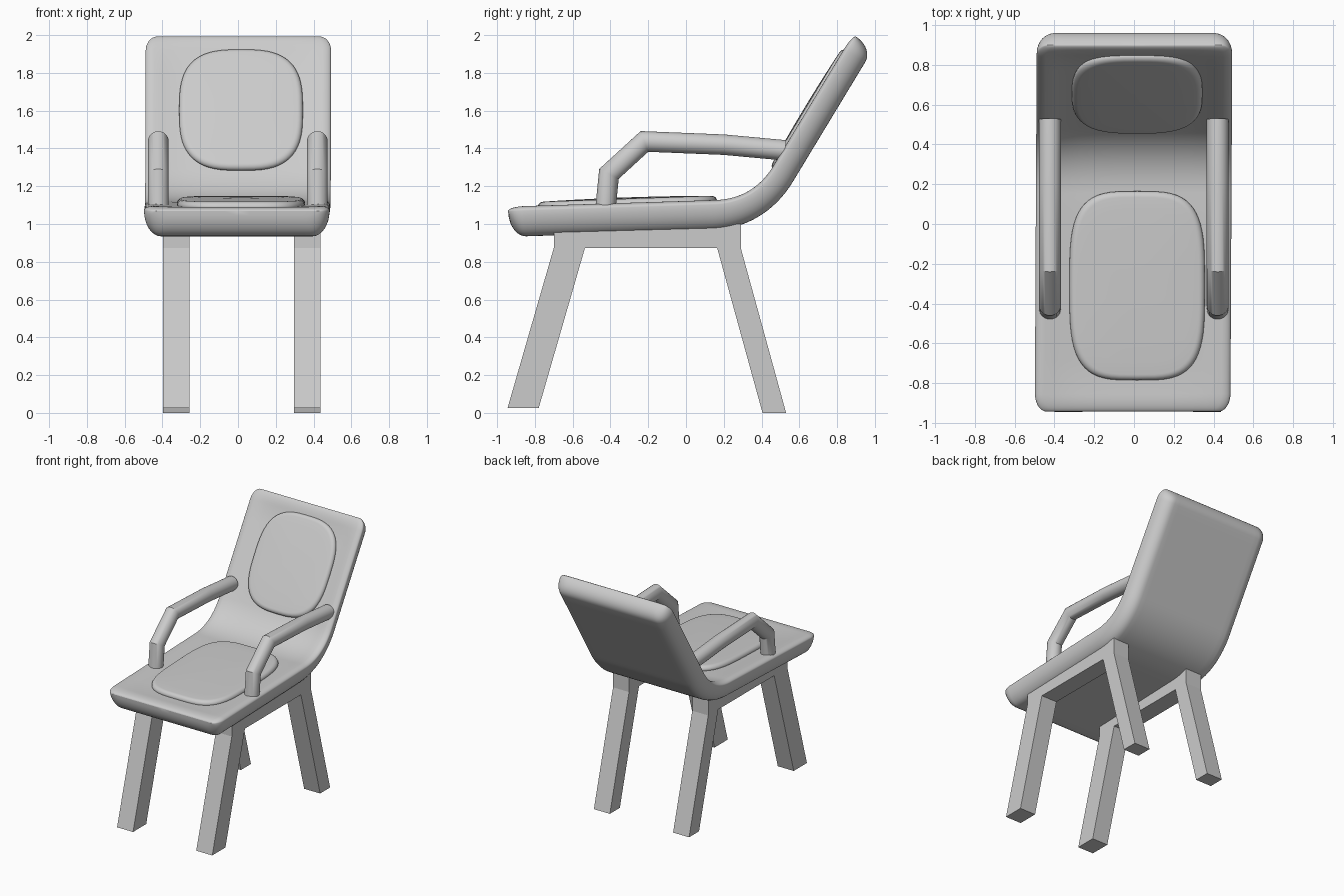
import bpy, bmesh, math
from mathutils import Vector as V

if "Cube" in bpy.data.objects:
    bpy.data.objects.remove(bpy.data.objects["Cube"])

grey = bpy.data.materials.new("light grey")
grey.diffuse_color = (0.6, 0.6, 0.6, 1)
grey.use_nodes = True
grey.node_tree.nodes["Principled BSDF"].inputs["Base Color"].default_value = grey.diffuse_color


def finish(name, bm, smooth=True):
    """Turn a bmesh into a named object, smooth except at sharp edges."""
    bmesh.ops.remove_doubles(bm, verts=bm.verts, dist=1e-5)
    bmesh.ops.recalc_face_normals(bm, faces=bm.faces)
    for f in bm.faces:
        f.smooth = smooth
    for e in bm.edges:
        e.smooth = e.calc_face_angle(0) < math.radians(35)
    me = bpy.data.meshes.new(name)
    bm.to_mesh(me)
    bm.free()
    me.materials.append(grey)
    ob = bpy.data.objects.new(name, me)
    bpy.context.collection.objects.link(ob)
    return ob


def loft(bm, rings):
    """Skin a list of closed vertex rings."""
    rings = [[bm.verts.new(p) for p in r] for r in rings]
    for a, b in zip(rings, rings[1:]):
        for i in range(len(a)):
            j = (i + 1) % len(a)
            bm.faces.new((a[i], a[j], b[j], b[i]))
    return rings


# Shell: seat and reclined back in one padded sweep along a (y, z) path
FRONT, TOP, CORNER = V((-0.94, 1.012)), V((0.939, 1.968)), V((0.386, 1.054))
seat_dir, back_dir = (CORNER - FRONT).normalized(), (TOP - CORNER).normalized()
c0, c3 = CORNER - seat_dir * 0.25, CORNER + back_dir * 0.25
h1, h2 = CORNER - seat_dir * 0.085, CORNER + back_dir * 0.085
END, STEPS = 0.09, 9

stations = []                                # (point, tangent, k)
for i in range(STEPS + 1):                   # rounded front end
    t = i / STEPS * math.pi / 2
    stations.append((FRONT + seat_dir * END * (1 - math.cos(t)), seat_dir, math.sin(t)))
a = FRONT + seat_dir * END
for i in range(1, 12):
    stations.append((a.lerp(c0, i / 12), seat_dir, 1))
for i in range(21):                          # bend
    t = i / 20
    s = 1 - t
    p = c0 * s**3 + h1 * 3 * s * s * t + h2 * 3 * s * t * t + c3 * t**3
    d = (h1 - c0) * s * s + (h2 - h1) * 2 * s * t + (c3 - h2) * t * t
    stations.append((p, d.normalized(), 1))
b = TOP - back_dir * END
for i in range(1, 10):
    stations.append((c3.lerp(b, i / 10), back_dir, 1))
for i in range(STEPS, -1, -1):               # rounded top end
    t = i / STEPS * math.pi / 2
    stations.append((TOP - back_dir * END * (1 - math.cos(t)), back_dir, math.sin(t)))


def shell_ring(p, d, k):
    n = V((-d.y, d.x))
    blend = min(1, max(0, (d.y - 0.03) / 0.82))      # 0 on the seat, 1 on the back
    half = 0.08 - 0.014 * blend
    w = 0.491 - 0.06 * (1 - k)
    shift = -0.007 + 0.005 * (p.x + 0.94)
    fade = min(1, min((p - FRONT).length, (p - TOP).length) / 0.2)
    dish = (0.013 + 0.012 * blend) * fade * fade * (3 - 2 * fade)
    pts = []
    for r, h, sign in ((0.045, 0.3 * half, 1), (0.09, -1.7 * half, -1)):
        flat = w - r
        side = [(flat + r * math.cos(i * math.pi / 16), math.sin(i * math.pi / 16)) for i in range(9)]
        mid = [(flat * q, 1) for q in (0.9, 0.78, 0.62, 0.42, 0.2)]
        prof = side + mid + [(0, 1)] + [(-x, f) for x, f in reversed(side + mid)]
        if sign < 0:
            prof = prof[::-1][1:-1]
        for x, f in prof:
            off = 0.7 * half + h * f * k
            if sign > 0:
                off -= dish * max(0, 1 - (x / flat) ** 4)
            q = p + n * off
            pts.append((x + shift, q.x, q.y))
    return pts


bm = bmesh.new()
loft(bm, [shell_ring(*s) for s in stations])
finish("seat_and_back_shell", bm)


# Cushions: superellipse pads with a rounded rim and a slight dome
def cushion(name, centre, d, hx, hl, power, thick):
    n = V((-d.y, d.x))
    rim = [(0.02, -0.035), (0.004, -0.012), (0, 0.0)]
    rim += [(0.03 * (1 - math.cos(t)), thick * 0.8 * math.sin(t))
            for t in (i * math.pi / 12 for i in range(1, 7))]
    levels = [(hx - i, hl - i, h) for i, h in rim]
    for s in (0.85, 0.65, 0.4, 0.15):
        levels.append(((hx - 0.03) * s, (hl - 0.03) * s, thick * (1 - 0.2 * s * s)))
    rings = []
    for ax, al, h in levels:
        ring = []
        for i in range(64):
            t = i * math.tau / 64
            c, s = math.cos(t), math.sin(t)
            x = math.copysign(abs(c) ** (2 / power), c) * ax
            q = centre + d * math.copysign(abs(s) ** (2 / power), s) * al + n * h
            ring.append((0.016 + x, q.x, q.y))
        rings.append(ring)
    bm = bmesh.new()
    bm.faces.new(loft(bm, rings)[-1])
    finish(name, bm)


cushion("seat_cushion", V((-0.31, 1.105)), V((1, 0.035)).normalized(), 0.34, 0.475, 3.6, 0.036)
cushion("back_cushion", V((0.657, 1.603)), back_dir, 0.3275, 0.371, 3.0, 0.032)

# Armrests: mitred round tubes
ARM = [V(p) for p in ((-0.427, 1.075), (-0.408, 1.265), (-0.22, 1.437), (0.2, 1.42), (0.525, 1.39))]
for side, x0 in (("left", -0.422), ("right", 0.42)):
    rings = []
    for i, p in enumerate(ARM):
        d_in = (p - ARM[max(i - 1, 0)]).normalized() if i else (ARM[1] - p).normalized()
        d_out = (ARM[i + 1] - p).normalized() if i < len(ARM) - 1 else d_in
        d = (d_in + d_out).normalized()
        m = V((-d.y, d.x)) * 0.054 / d.dot(d_in)
        rings.append([(x0 + 0.055 * math.cos(t), p.x + m.x * math.sin(t), p.y + m.y * math.sin(t))
                      for t in (j * math.tau / 28 for j in range(28))])
    bm = bmesh.new()
    r = loft(bm, rings)
    bm.faces.new(r[0])
    bm.faces.new(r[-1])
    finish(side + "_armrest", bm)

# Leg frames: front leg, rail and rear leg cut from one flat outline
FRAME = [(-0.945, 0.025), (-0.78, 0.025), (-0.535, 0.873), (0.165, 0.873), (0.405, 0),
         (0.53, 0), (0.29, 0.873), (0.29, 1.0), (-0.70, 0.96), (-0.70, 0.873)]
for side, x0 in (("left", -0.398), ("right", 0.296)):
    bm = bmesh.new()
    f = bm.faces.new([bm.verts.new((x0, y, z)) for y, z in FRAME])
    new = bmesh.ops.extrude_face_region(bm, geom=[f])["geom"]
    bmesh.ops.translate(bm, vec=(0.14, 0, 0), verts=[g for g in new if isinstance(g, bmesh.types.BMVert)])
    finish(side + "_leg_frame", bm, smooth=False)
